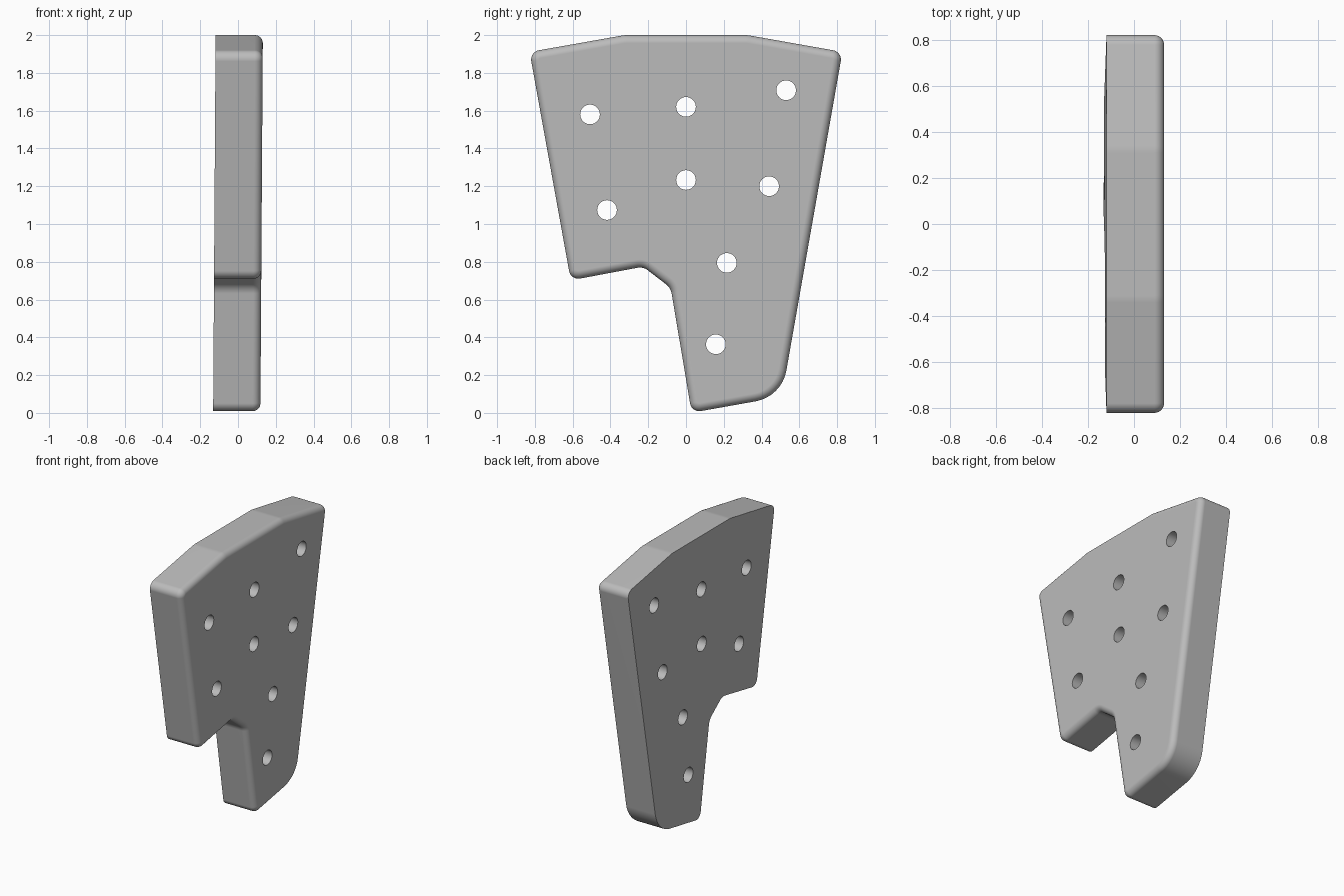
import bpy, bmesh, math
from mathutils import Vector, Matrix

cube = bpy.data.objects.get("Cube")
if cube:
    bpy.data.objects.remove(cube, do_unlink=True)

THICK, ROUND, HOLE_RADIUS = 0.25, 0.042, 0.052
LEAN = 0.0065  # sideways drift per unit of height

# Side outline, counter-clockwise: y, z, distance trimmed from each corner
OUTLINE = [
    (0.03, 0.001, 0.05), (0.507, 0.086, 0.14), (0.828, 1.911, 0.05),
    (0.325, 2.0, 0.015), (-0.325, 2.0, 0.015), (-0.828, 1.911, 0.05),
    (-0.61, 0.702, 0.05), (-0.227, 0.774, 0.03), (-0.081, 0.662, 0.03),
]
HOLES = [(-0.508, 1.58), (0, 1.62), (0.53, 1.708), (0, 1.233),
         (0.44, 1.2), (-0.418, 1.074), (0.216, 0.794), (0.158, 0.363)]


def fillet(corners, steps=8):
    """Replace each corner by a circular arc."""
    path = []
    for i, (y, z, trim) in enumerate(corners):
        here = Vector((y, z))
        a = (Vector(corners[i - 1][:2]) - here).normalized()
        b = (Vector(corners[(i + 1) % len(corners)][:2]) - here).normalized()
        half = a.angle(b) / 2
        centre = here + (a + b).normalized() * trim / math.cos(half)
        start, end = here + a * trim - centre, here + b * trim - centre
        sweep = math.pi - 2 * half
        for s in range(steps + 1):
            t = s / steps
            path.append(centre + (start * math.sin((1 - t) * sweep)
                                  + end * math.sin(t * sweep)) / math.sin(sweep))
    return path


def new_object(name, bm):
    mesh = bpy.data.meshes.new(name)
    bmesh.ops.recalc_face_normals(bm, faces=bm.faces)
    bm.to_mesh(mesh)
    bm.free()
    obj = bpy.data.objects.new(name, mesh)
    bpy.context.collection.objects.link(obj)
    return obj


# Plate body: extruded outline with one rounded rim
bm = bmesh.new()
back = bm.faces.new([bm.verts.new((-THICK / 2, p.x, p.y)) for p in fillet(OUTLINE)])
extruded = bmesh.ops.extrude_face_region(bm, geom=[back], use_keep_orig=True)["geom"]
bmesh.ops.translate(bm, vec=(THICK, 0, 0),
                    verts=[g for g in extruded if isinstance(g, bmesh.types.BMVert)])
rim = [e for e in bm.edges if all(v.co.x > 0 for v in e.verts)]
bmesh.ops.bevel(bm, geom=rim, offset=ROUND, segments=6, profile=0.5,
                affect='EDGES', clamp_overlap=False)
for v in bm.verts:
    v.co.x += LEAN * (v.co.z - 1)
plate = new_object("plate", bm)

# Round holes straight through the plate
bm = bmesh.new()
for y, z in HOLES:
    place = Matrix.Translation((0, y, z)) @ Matrix.Rotation(math.pi / 2, 4, 'Y')
    bmesh.ops.create_cone(bm, cap_ends=True, segments=32, radius1=HOLE_RADIUS,
                          radius2=HOLE_RADIUS, depth=1, matrix=place)
cutter = new_object("hole_cutter", bm)
cutter.hide_render = True

cut = plate.modifiers.new("holes", 'BOOLEAN')
cut.operation, cut.solver, cut.object = 'DIFFERENCE', 'EXACT', cutter
bpy.context.view_layer.objects.active = plate
plate.select_set(True)
bpy.ops.object.modifier_apply(modifier=cut.name)
bpy.data.objects.remove(cutter, do_unlink=True)

# Single grey finish
grey = bpy.data.materials.new("plain_grey")
grey.use_nodes = True
colour = (0.5, 0.5, 0.5, 1)
grey.diffuse_color = colour
grey.node_tree.nodes["Principled BSDF"].inputs["Base Color"].default_value = colour
plate.data.materials.clear()
plate.data.materials.append(grey)

# Smooth rounded edges, flat broad faces
bpy.ops.object.shade_smooth_by_angle(angle=math.radians(30))
weighted = plate.modifiers.new("flat_faces", 'WEIGHTED_NORMAL')
weighted.keep_sharp = True
